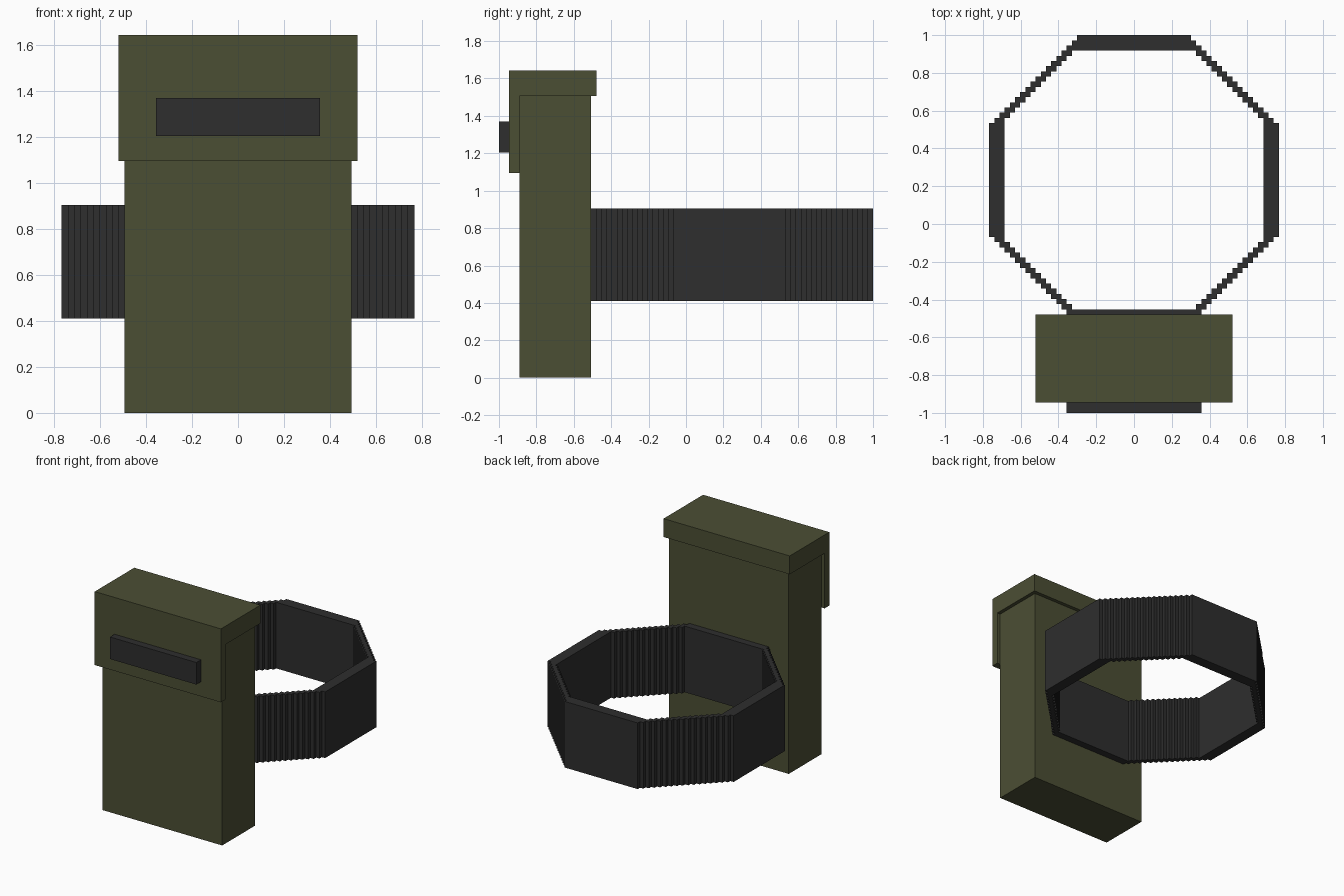
import bpy, bmesh
from mathutils import Vector

if "Cube" in bpy.data.objects:
    bpy.data.objects.remove(bpy.data.objects["Cube"])

S = 2 / 73  # grid unit of the blocky model


def material(name, rgb):
    m = bpy.data.materials.new(name)
    m.diffuse_color = (*rgb, 1)
    m.use_nodes = True
    m.node_tree.nodes["Principled BSDF"].inputs["Base Color"].default_value = m.diffuse_color
    return m


OLIVE = material("olive", (0.0704, 0.0762, 0.0343))
BLACK = material("charcoal", (0.0273, 0.0273, 0.0273))


def prism(name, loops, height, place, mat):
    """Fill flat outlines (extra loops are holes), extrude, map to world."""
    bm = bmesh.new()
    edges = []
    for pts in loops:
        vs = [bm.verts.new((x, y, 0)) for x, y in pts]
        edges += [bm.edges.new((a, b)) for a, b in zip(vs, vs[1:] + vs[:1])]
    bmesh.ops.triangle_fill(bm, edges=edges, use_beauty=True)
    out = bmesh.ops.extrude_face_region(bm, geom=bm.faces[:], use_keep_orig=True)
    for v in [g for g in out["geom"] if isinstance(g, bmesh.types.BMVert)]:
        v.co.z += height
    for v in bm.verts:
        v.co = Vector(place(*v.co)) * S
        v.co.y -= 1
    bmesh.ops.recalc_face_normals(bm, faces=bm.faces[:])
    bmesh.ops.dissolve_limit(bm, angle_limit=0.01, verts=[], edges=bm.edges[:])
    me = bpy.data.meshes.new(name)
    bm.to_mesh(me)
    bm.free()
    me.materials.append(mat)
    ob = bpy.data.objects.new(name, me)
    bpy.context.collection.objects.link(ob)
    return ob


def side_prism(name, outline, half_width, mat):
    """Extrude a (y, z) side outline symmetrically across x."""
    return prism(name, [outline], 2 * half_width,
                 lambda a, b, h: (h - half_width, a, b), mat)


def rect(a0, b0, a1, b1):
    return [(a0, b0), (a1, b0), (a1, b1), (a0, b1)]


# Pouch body, folded lid with front flap, and closing tab
side_prism("pouch_body", rect(4, 0, 18, 55), 18, OLIVE)
side_prism("lid_flap", [(2, 40), (4, 40), (4, 55), (19, 55), (19, 60), (2, 60)], 19, OLIVE)
side_prism("closing_tab", rect(0, 44, 2, 50), 13, BLACK)


# Strap: eight-sided ring with stepped diagonals
def stair(x, y, steps):
    """Quarter outline stepping down and out."""
    pts = []
    for k in range(steps):
        pts += [(x + k, y - k), (x + k, y - k - 1)]
    return pts + [(x + steps, y - steps)]


def ring(q):
    """Mirror a quarter outline into a closed loop."""
    r = q[::-1]
    return (q + [(x, -y) for x, y in r] + [(-x, -y) for x, y in q]
            + [(-x, y) for x, y in r])


prism("strap_ring", [ring(stair(11, 28, 17)), ring(stair(12, 25, 13))], 18,
      lambda x, y, h: (x, y + 45, h + 15), BLACK)
